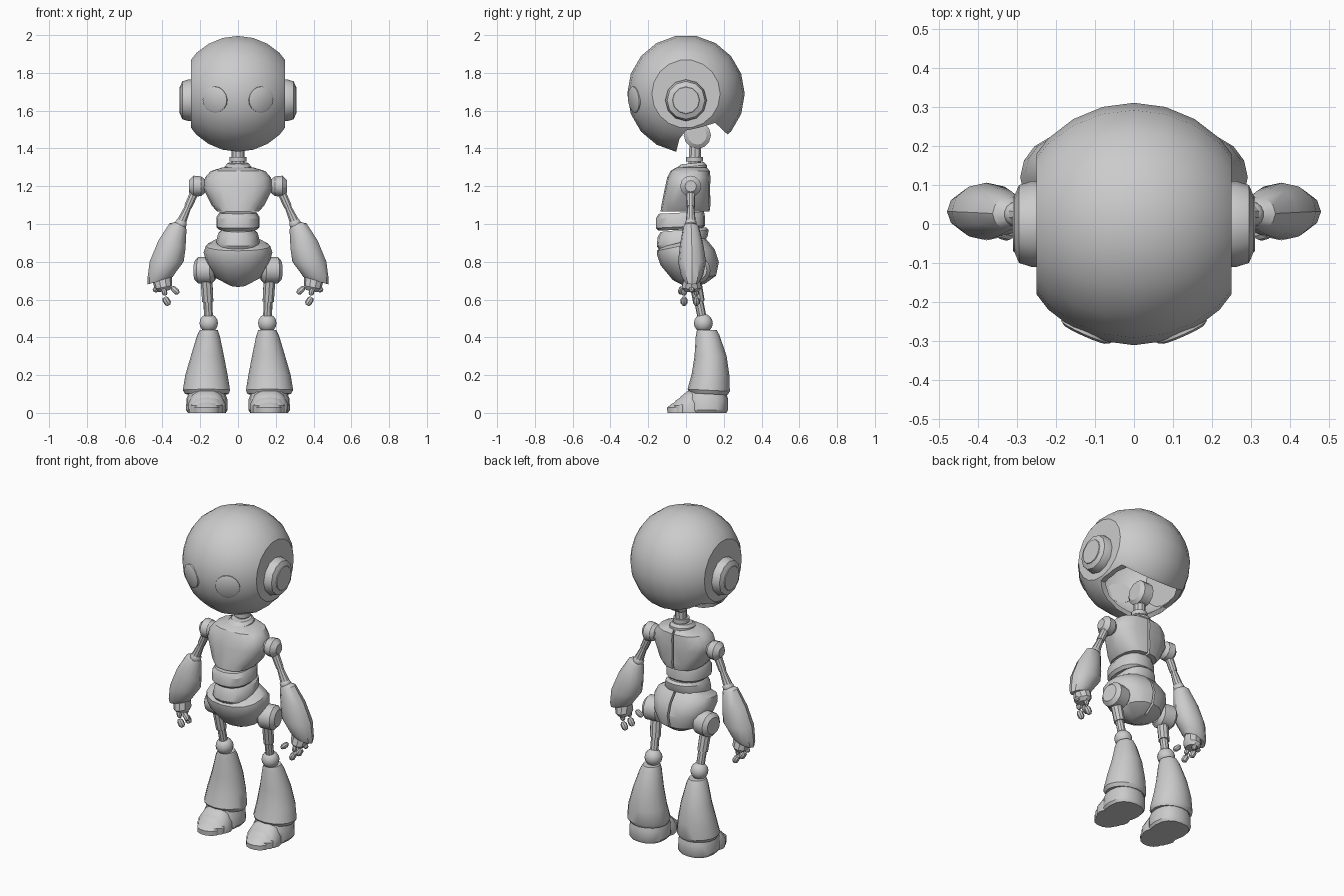
import bpy, bmesh, math
from mathutils import Vector, Matrix

cube = bpy.data.objects.get("Cube")
if cube:
    bpy.data.objects.remove(cube)

grey = bpy.data.materials.new("light grey")
grey.use_nodes = True
grey.diffuse_color = (0.6, 0.6, 0.6, 1)
grey.node_tree.nodes["Principled BSDF"].inputs["Base Color"].default_value = (0.6, 0.6, 0.6, 1)


def finish(name, bm):
    bmesh.ops.recalc_face_normals(bm, faces=bm.faces)
    mesh = bpy.data.meshes.new(name)
    bm.to_mesh(mesh)
    bm.free()
    mesh.materials.append(grey)
    ob = bpy.data.objects.new(name, mesh)
    bpy.context.collection.objects.link(ob)
    smooth(ob)
    return ob


def smooth(ob):
    bpy.ops.object.select_all(action='DESELECT')
    ob.select_set(True)
    bpy.context.view_layer.objects.active = ob
    bpy.ops.object.shade_smooth_by_angle(angle=math.radians(32))


def skin(bm, rings):
    """Bridge equal rings of points and close both ends."""
    loops = [[bm.verts.new(p) for p in ring] for ring in rings]
    n = len(loops[0])
    for a, b in zip(loops, loops[1:]):
        for i in range(n):
            j = (i + 1) % n
            bm.faces.new((a[i], a[j], b[j], b[i]))
    bm.faces.new(loops[0])
    bm.faces.new(loops[-1])


def loft(name, rings, seg=16, power=2.0, side=1):
    """Rings: centre x, y, z, half width, half depth, slope along x, slope along y."""
    pts = []
    for cx, cy, cz, rx, ry, sx, sy in rings:
        ring = []
        for i in range(seg):
            a = 2 * math.pi * i / seg
            c, s = math.cos(a), math.sin(a)
            dx = rx * math.copysign(abs(c) ** (2 / power), c)
            dy = ry * math.copysign(abs(s) ** (2 / power), s)
            ring.append((side * (cx + dx), cy + dy, cz + dx * sx + dy * sy))
        pts.append(ring)
    bm = bmesh.new()
    skin(bm, pts)
    return finish(name, bm)


def turned(name, start, direction, profile, seg=12):
    """Lathe (distance, radius) pairs along a direction."""
    q = Vector(direction).to_track_quat('Z', 'Y')
    rings = [[Vector(start) + q @ Vector((r * math.cos(2 * math.pi * i / seg),
              r * math.sin(2 * math.pi * i / seg), d)) for i in range(seg)]
             for d, r in profile]
    bm = bmesh.new()
    skin(bm, rings)
    return finish(name, bm)


def rod(name, a, b, ra, rb, seg=10):
    d = Vector(b) - Vector(a)
    return turned(name, a, d, [(0, ra), (d.length, rb)], seg)


def pill(name, a, b, r):
    d = Vector(b) - Vector(a)
    n = d.length
    return turned(name, a, d, [(0, r * .55), (n * .25, r), (n * .75, r), (n, r * .55)], 8)


def ball(name, centre, r):
    bm = bmesh.new()
    bmesh.ops.create_uvsphere(bm, u_segments=14, v_segments=8, radius=r,
                              matrix=Matrix.Translation(centre))
    return finish(name, bm)


def carve(ob, outline, half):
    """Subtract a side-on (y, z) outline extruded across x."""
    bm = bmesh.new()
    skin(bm, [[(x, y, z) for y, z in outline] for x in (-half, half)])
    cutter = finish("cutter", bm)
    mod = ob.modifiers.new("cut", 'BOOLEAN')
    mod.object, mod.operation, mod.solver = cutter, 'DIFFERENCE', 'EXACT'
    bpy.context.view_layer.objects.active = ob
    bpy.ops.object.modifier_apply(modifier=mod.name)
    bpy.data.objects.remove(cutter)
    smooth(ob)


# Head: hollow sphere with flat sides and an opening low at the back
bm = bmesh.new()
bmesh.ops.create_uvsphere(bm, u_segments=18, v_segments=12, radius=.311,
                          matrix=Matrix.Translation((0, 0, 1.689)) @ Matrix.Rotation(math.pi / 2, 4, 'Y'))
for s in (1, -1):
    cut = bmesh.ops.bisect_plane(bm, geom=bm.verts[:] + bm.edges[:] + bm.faces[:],
                                 plane_co=(s * .25, 0, 0), plane_no=(s, 0, 0), clear_outer=True)
    bmesh.ops.holes_fill(bm, edges=[e for e in cut['geom_cut'] if isinstance(e, bmesh.types.BMEdge)])
head = finish("head", bm)
shell = head.modifiers.new("shell", 'SOLIDIFY')
shell.thickness, shell.offset = .025, -1
bpy.ops.object.modifier_apply(modifier="shell")
carve(head, [(-.05, 1.3), (-.05, 1.39), (-.035, 1.45), (0, 1.495), (.07, 1.51),
             (.155, 1.535), (.235, 1.46), (.3, 1.3)], .4)

# Neck and collar
turned("neck_joint", (-.045, .06, 1.47), (1, 0, 0), [(0, .05), (.015, .072), (.075, .072), (.09, .05)])
rod("neck_post", (0, .045, 1.28), (0, .05, 1.44), .036, .032)
loft("neck_ring", [(0, .045, 1.33, .045, .045, 0, 0), (0, .045, 1.355, .045, .045, 0, 0)])
loft("collar", [(0, .03, 1.27, .075, .08, 0, .1), (0, .03, 1.305, .07, .08, 0, .1),
                (0, .035, 1.322, .055, .06, 0, .1)])

# Chest, two waist bands and hips
chest = loft("chest", [(0, -.005, 1.065, .11, .13, 0, 0), (0, 0, 1.1, .14, .13, 0, 0),
                       (0, .008, 1.19, .185, .12, 0, 0), (0, .015, 1.245, .175, .115, 0, 0),
                       (0, .022, 1.28, .145, .105, 0, 0), (0, .03, 1.3, .08, .08, 0, 0)], 16, 2.5)
carve(chest, [(.09, 1.0), (.2, 1.0), (.2, 1.4), (.09, 1.4)], .006)
loft("upper_waist", [(0, -.03, .97, .1, .115, 0, .05), (0, -.03, .985, .115, .13, 0, .05),
                     (0, -.03, 1.035, .115, .13, 0, .05), (0, -.025, 1.06, .1, .12, 0, .05)], 16, 2.4)
loft("lower_waist", [(0, -.02, .885, .115, .12, 0, .2), (0, -.02, .91, .115, .135, 0, .2),
                     (0, -.015, .95, .105, .135, 0, .15), (0, -.015, .97, .085, .12, 0, .1)], 16, 2.4)
hips = loft("hips", [(0, .05, .675, .04, .05, 0, .15), (0, .045, .715, .12, .115, 0, .1),
                     (0, .02, .79, .165, .155, 0, .05), (0, .0, .85, .182, .153, 0, .1),
                     (0, -.02, .885, .17, .135, 0, .2), (0, -.02, .905, .13, .115, 0, .25)], 16, 2.2)
carve(hips, [(.1, .6), (.3, .6), (.3, 1.0), (.08, 1.0)], .006)

for s, tag in ((1, "left_"), (-1, "right_")):
    # Eye disc and ear cap
    look = Vector((s * .4, -.9, -.1)).normalized()
    turned(tag + "eye", Vector((0, 0, 1.689)) + look * .275, look,
           [(0, .07), (.03, .07), (.036, .06)], 16)
    turned(tag + "ear", (s * .245, 0, 1.655), (s, 0, 0),
           [(0, .11), (.018, .11), (.05, .1), (.062, .072), (.066, .07)], 12)

    # Arm
    turned(tag + "shoulder", (s * .175, .025, 1.2), (s, 0, 0),
           [(0, .035), (.02, .052), (.06, .056), (.085, .03)])
    rod(tag + "upper_arm", (s * .225, .025, 1.18), (s * .265, .025, 1.09), .024, .022)
    rod(tag + "lower_arm_rod", (s * .26, .025, 1.1), (s * .305, .025, 1.0), .017, .028)
    ball(tag + "elbow", (s * .303, .025, 1.0), .032)
    loft(tag + "forearm", [(.305, .025, 1.0, .028, .028, .35, 0), (.318, .027, .985, .045, .042, .4, 0),
                           (.35, .03, .89, .072, .062, .3, 0), (.378, .032, .8, .09, .074, 0, 0),
                           (.405, .032, .725, .075, .058, -.25, 0),
                           (.412, .032, .7, .066, .042, -.3, 0)], 12, 2.0, s)
    loft(tag + "palm", [(.39, .03, .645, .03, .04, -.2, 0), (.395, .03, .665, .046, .055, -.2, 0),
                        (.4, .03, .705, .05, .045, -.3, 0)], 10, 2.0, s)
    for f, y in (("front", -.01), ("back", .055)):
        pill(tag + f + "_finger", (s * .395, y, .66), (s * .385, y, .622), .014)
        pill(tag + f + "_fingertip", (s * .39, y, .612), (s * .365, y, .57), .018)
    pill(tag + "thumb", (s * .35, -.02, .665), (s * .315, -.03, .632), .016)
    pill(tag + "little_finger", (s * .43, .03, .665), (s * .442, .03, .64), .014)

    # Leg
    turned(tag + "hip_joint", (s * .12, .045, .755), (s, .15, 0),
           [(0, .05), (.02, .072), (.09, .072), (.11, .05)], 14)
    rod(tag + "thigh", (s * .168, .045, .72), (s * .16, .068, .59), .033, .031)
    rod(tag + "thigh_rod", (s * .16, .066, .6), (s * .155, .09, .48), .024, .024)
    ball(tag + "knee", (s * .155, .092, .475), .05)
    loft(tag + "shin", [(.165, .12, .1, .115, .1, 0, -.05), (.167, .12, .12, .125, .112, 0, -.05),
                        (.167, .13, .2, .112, .1, 0, -.05), (.162, .13, .3, .088, .085, 0, 0),
                        (.157, .115, .41, .06, .063, 0, 0), (.155, .11, .44, .047, .052, 0, 0)],
         16, 2.0, s)

    # Shoe with overlapping toe plates
    loft(tag + "heel", [(.165, .11, 0, .1, .105, 0, 0), (.165, .11, .015, .11, .112, 0, 0),
                        (.165, .11, .075, .108, .112, 0, 0), (.165, .115, .13, .085, .09, 0, 0)],
         16, 2.4, s)
    for i, (y, w, h) in enumerate(((0, .1, .12), (-.025, .088, .095), (-.05, .072, .07))):
        loft(f"{tag}toe_plate_{i + 1}", [(.165, y + .02, 0, w, .07, 0, 0),
                                         (.165, y + .02, h * .4, w, .072, 0, 0),
                                         (.165, y + .03, h * .8, w * .75, .058, 0, .15),
                                         (.165, y + .035, h, w * .4, .03, 0, .2)], 14, 2.2, s)
